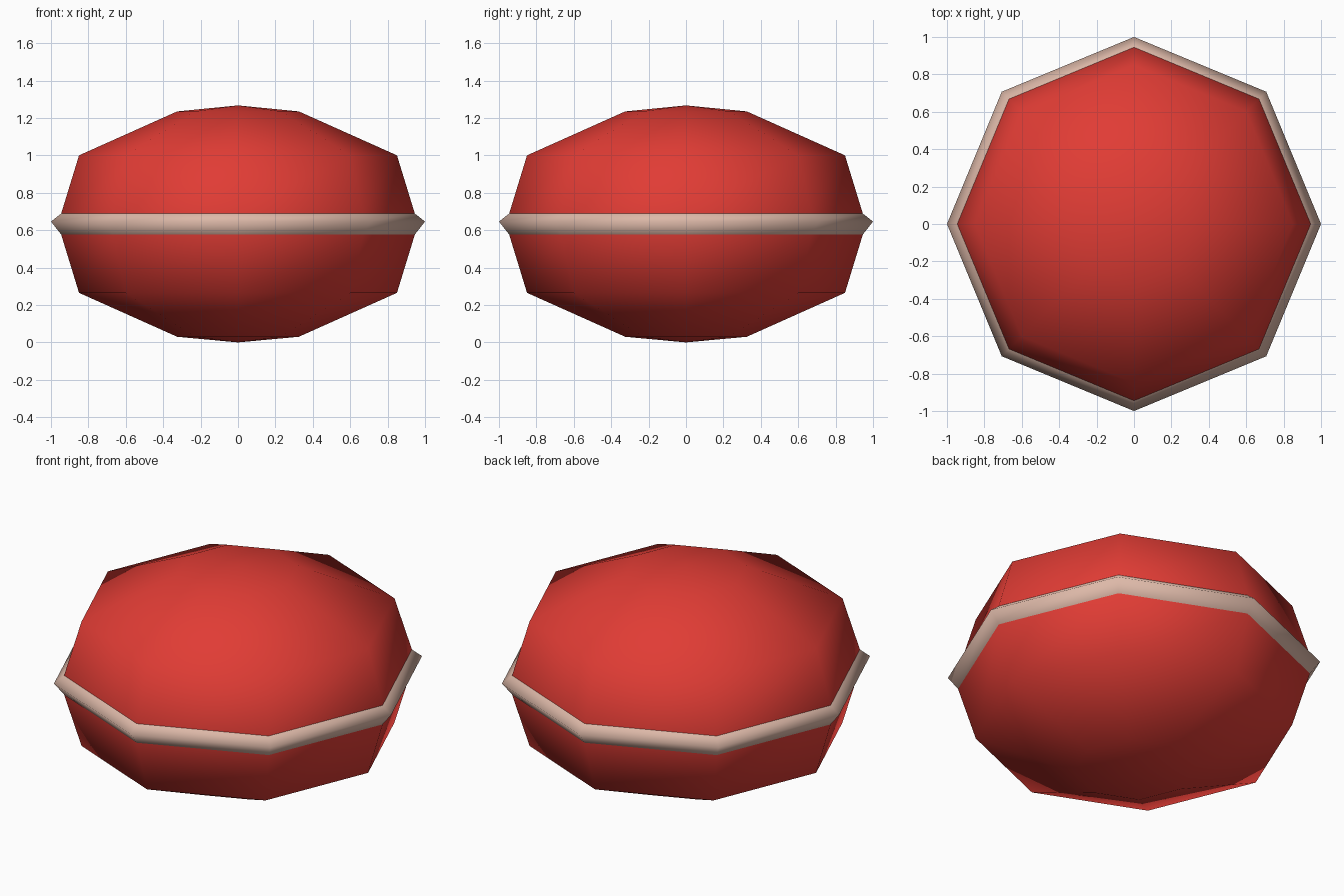
import bpy, bmesh, math

if "Cube" in bpy.data.objects:
    bpy.data.objects.remove(bpy.data.objects["Cube"])

SIDES = 8


def material(name, rgb):
    m = bpy.data.materials.new(name)
    m.diffuse_color = (*rgb, 1.0)
    m.use_nodes = True
    m.node_tree.nodes["Principled BSDF"].inputs["Base Color"].default_value = m.diffuse_color
    return m


def lathe(name, profile, mat):
    """Spin (radius, z) points around z with corners on the axes."""
    bm = bmesh.new()
    rings = []
    for r, z in profile:
        if r == 0:
            rings.append([bm.verts.new((0, 0, z))] * SIDES)
        else:
            rings.append([bm.verts.new((r * math.cos(a), r * math.sin(a), z))
                          for a in (2 * math.pi * i / SIDES for i in range(SIDES))])
    for lo, hi in zip(rings, rings[1:]):
        for i in range(SIDES):
            j = (i + 1) % SIDES
            quad = [lo[i], lo[j], hi[j], hi[i]]
            bm.faces.new(list(dict.fromkeys(quad)))
    for f in bm.faces:
        f.smooth = True
    me = bpy.data.meshes.new(name)
    bm.to_mesh(me)
    bm.free()
    me.materials.append(mat)
    ob = bpy.data.objects.new(name, me)
    bpy.context.collection.objects.link(ob)
    return ob


red = material("red", (0.75, 0.045, 0.035))
cream = material("pale pink beige", (0.72, 0.48, 0.39))

# Flattened round body
lathe("body", [(0, 0.0), (0.325, 0.03), (0.85, 0.265), (0.945, 0.575),
               (0.945, 0.69), (0.85, 1.0), (0.325, 1.235), (0, 1.267)], red)

# Protruding belt around the middle
lathe("belt", [(0.944, 0.575), (1.0, 0.646), (0.944, 0.69)], cream)
